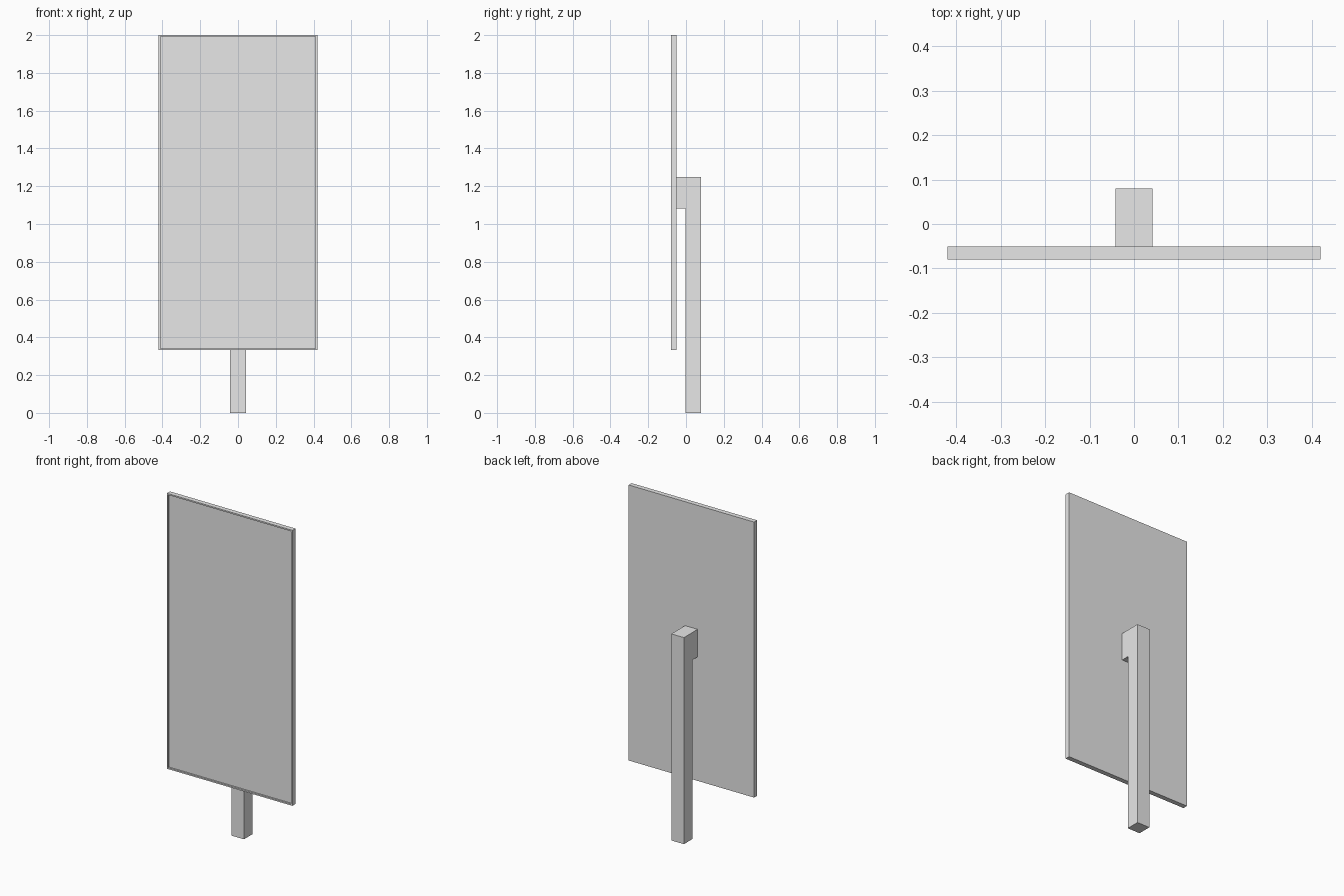
import bpy
import bmesh

cube = bpy.data.objects.get("Cube")
if cube:
    bpy.data.objects.remove(cube, do_unlink=True)

grey = bpy.data.materials.new("light_grey")
grey.use_nodes = True
colour = (0.8, 0.8, 0.8, 1)
grey.diffuse_color = colour
grey.node_tree.nodes["Principled BSDF"].inputs["Base Color"].default_value = colour


def add_object(name, bm):
    bmesh.ops.recalc_face_normals(bm, faces=bm.faces)
    mesh = bpy.data.meshes.new(name)
    bm.to_mesh(mesh)
    bm.free()
    mesh.materials.append(grey)
    obj = bpy.data.objects.new(name, mesh)
    bpy.context.collection.objects.link(obj)
    return obj


# Sign panel: thin slab whose front face is inset and recessed to leave a rim
WIDTH, BOTTOM, TOP = 0.84, 0.333, 2.0
FRONT, BACK = -0.08, -0.051
RIM, RECESS = 0.012, 0.01

bm = bmesh.new()
bmesh.ops.create_cube(bm, size=1)
bmesh.ops.scale(bm, vec=(WIDTH, BACK - FRONT, TOP - BOTTOM), verts=bm.verts)
bmesh.ops.translate(bm, vec=(0, (FRONT + BACK) / 2, (TOP + BOTTOM) / 2), verts=bm.verts)
bm.normal_update()
front_face = min(bm.faces, key=lambda f: f.calc_center_median().y)
bmesh.ops.inset_region(bm, faces=[front_face], thickness=RIM)
pocket = bmesh.ops.extrude_discrete_faces(bm, faces=[front_face])["faces"][0]
bmesh.ops.translate(bm, vec=(0, RECESS, 0), verts=pocket.verts)
add_object("sign_panel", bm)

# Post with its top bracket: one hooked side profile extruded across x
HALF = 0.042
profile = [(-0.003, 0), (0.08, 0), (0.08, 1.25), (BACK, 1.25), (BACK, 1.083), (-0.003, 1.083)]
bm = bmesh.new()
side = bm.faces.new([bm.verts.new((-HALF, y, z)) for y, z in profile])
extruded = bmesh.ops.extrude_face_region(bm, geom=[side])["geom"]
bmesh.ops.translate(bm, vec=(2 * HALF, 0, 0),
                    verts=[v for v in extruded if isinstance(v, bmesh.types.BMVert)])
add_object("post_with_bracket", bm)
